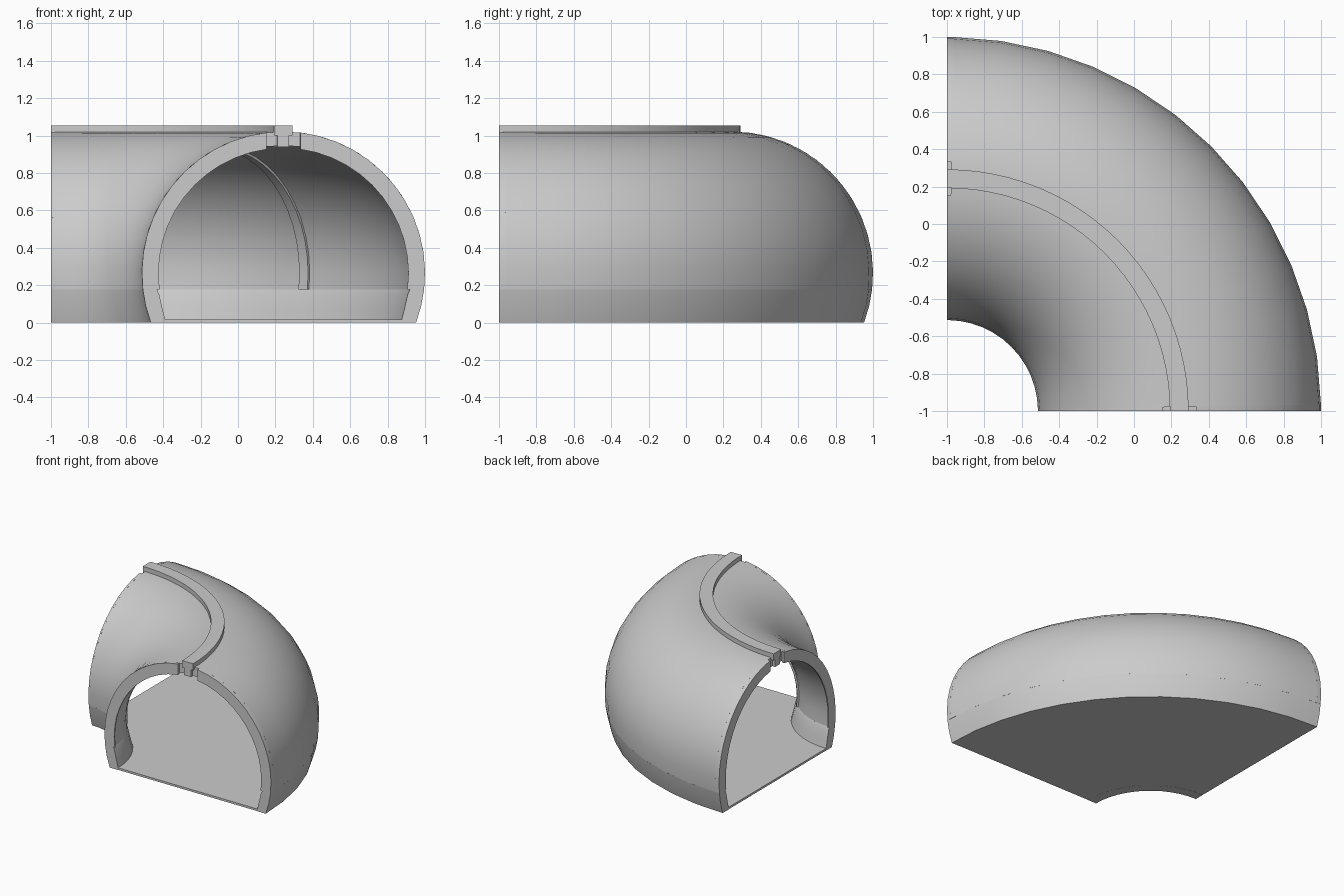
import bpy, bmesh
from math import sin, cos, asin, pi, radians, sqrt

if "Cube" in bpy.data.objects:
    bpy.data.objects.remove(bpy.data.objects["Cube"])

# The bend turns about a vertical axis at (-1, -1); sections are (x, z) at the front end
CX, CZ = 0.243, 0.265
R_OUT, R_PANEL, R_RIB, R_BASE = 0.757, 0.682, 0.668, 0.674
Z_SPLIT = 0.178


def sweep(name, section, a0, a1, steps):
    """Sweep a closed section around the axis and cap both ends."""
    bm = bmesh.new()
    rings = []
    for i in range(steps + 1):
        a = radians(a0 + (a1 - a0) * i / steps)
        rings.append([bm.verts.new((-1 + (x + 1) * cos(a), -1 + (x + 1) * sin(a), z))
                      for x, z in section])
    n = len(section)
    for r, s in zip(rings, rings[1:]):
        for j in range(n):
            k = (j + 1) % n
            bm.faces.new((r[j], r[k], s[k], s[j]))
    bm.faces.new(rings[0])
    bm.faces.new(rings[-1])
    bmesh.ops.recalc_face_normals(bm, faces=bm.faces)
    me = bpy.data.meshes.new(name)
    bm.to_mesh(me)
    bm.free()
    ob = bpy.data.objects.new(name, me)
    bpy.context.collection.objects.link(ob)
    bpy.ops.object.select_all(action='DESELECT')
    ob.select_set(True)
    bpy.context.view_layer.objects.active = ob
    bpy.ops.object.shade_smooth_by_angle(angle=radians(30))
    return ob


def arc(r, t0, t1, n):
    return [(CX + r * cos(t0 + (t1 - t0) * i / n), CZ + r * sin(t0 + (t1 - t0) * i / n))
            for i in range(n + 1)]


def split(r):
    return asin((Z_SPLIT - CZ) / r)


def box(x0, x1, z0, z1):
    return [(x0, z0), (x1, z0), (x1, z1), (x0, z1)]


# Main arched wall between the end ribs
t, u = split(R_OUT), split(R_PANEL)
sweep("arched_wall", arc(R_OUT, t, pi - t, 24) + arc(R_PANEL, pi - u, u, 24), 1, 89, 12)

# Ribs: two half arches each, leaving a notch around the top rail
GAP = 0.09
for label, a0, a1, r in (("front", 0, 1, R_OUT), ("middle", 44, 46, R_OUT - 0.004),
                         ("side", 89, 90, R_OUT)):
    t, u = split(r), split(R_RIB)
    to, ti = pi / 2 - asin(GAP / r), pi / 2 - asin(GAP / R_RIB)
    half = arc(r, t, to, 12) + arc(R_RIB, ti, u, 12)
    sweep(label + "_rib_outer", half, a0, a1, 1)
    sweep(label + "_rib_inner", [(2 * CX - x, z) for x, z in half], a0, a1, 1)


# Base curbs along both sides
def side_pt(r, z):
    return (CX + sqrt(r * r - (z - CZ) ** 2), z)


curb = [side_pt(R_OUT, z) for z in (0, 0.09, Z_SPLIT)]
curb += [side_pt(R_BASE + 0.008, Z_SPLIT), side_pt(R_BASE, 0.15),
         side_pt(R_BASE, 0.08), side_pt(R_BASE + 0.008, 0)]
sweep("outer_curb", curb, 0, 90, 12)
sweep("inner_curb", [(2 * CX - x, z) for x, z in curb], 0, 90, 12)

# Floor plate
sweep("floor", box(-0.445, 0.93, 0.001, 0.018), 0, 90, 12)

# Top rail with the web below it
sweep("top_rail", [(0.21, 0.94), (0.272, 0.94), (0.272, 1.0), (0.292, 1.0),
                   (0.292, 1.055), (0.192, 1.055), (0.192, 1.0), (0.21, 1.0)], 0, 90, 24)
